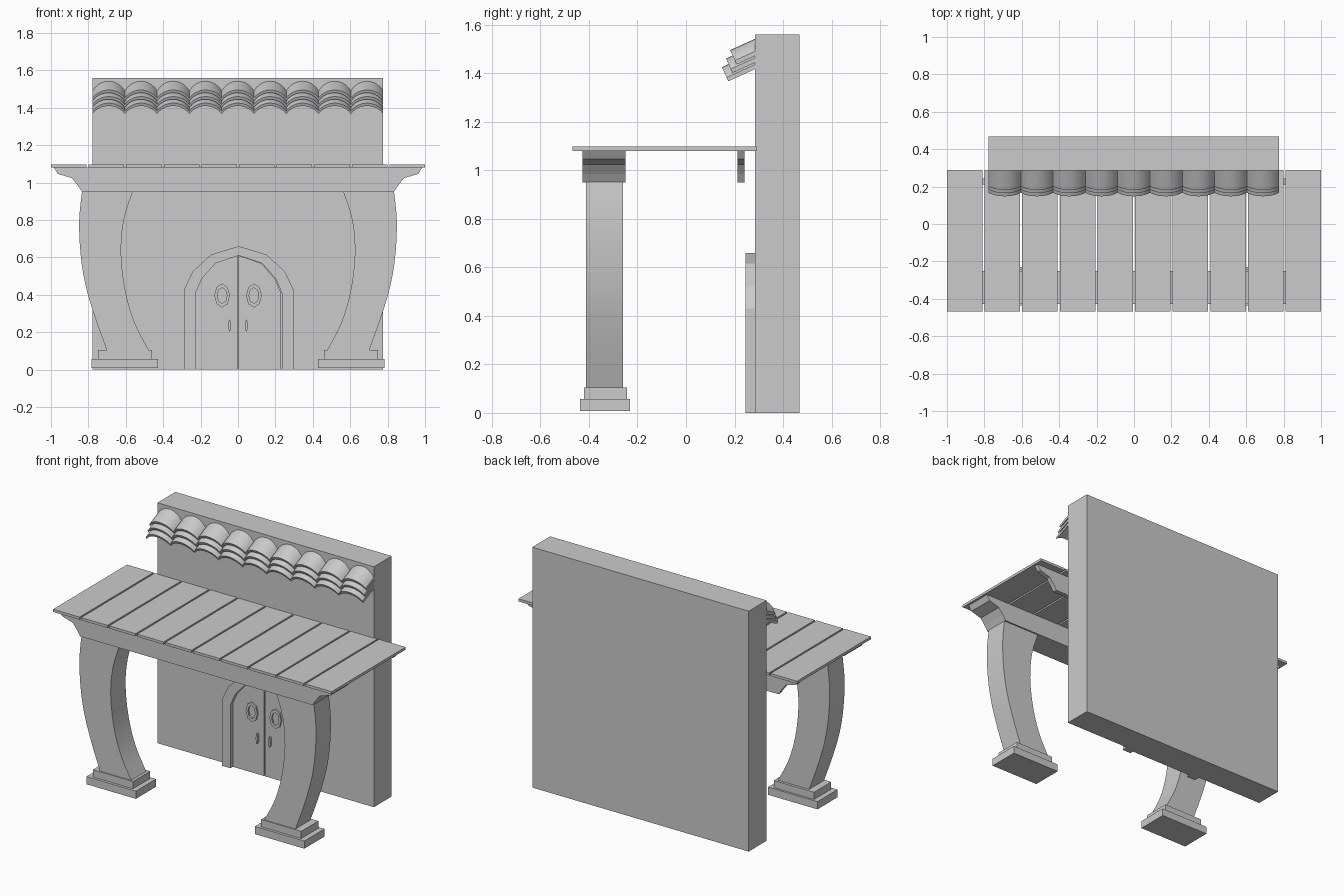
import bpy, bmesh, math
from mathutils import Matrix, Vector

if "Cube" in bpy.data.objects:
    bpy.data.objects.remove(bpy.data.objects["Cube"])


def finish(name, bm, smooth=None):
    bmesh.ops.recalc_face_normals(bm, faces=bm.faces)
    me = bpy.data.meshes.new(name)
    bm.to_mesh(me)
    bm.free()
    ob = bpy.data.objects.new(name, me)
    bpy.context.collection.objects.link(ob)
    if smooth:
        bpy.ops.object.select_all(action='DESELECT')
        ob.select_set(True)
        bpy.context.view_layer.objects.active = ob
        bpy.ops.object.shade_smooth_by_angle(angle=math.radians(smooth))
    return ob


def box(name, x0, x1, y0, y1, z0, z1):
    return prism(name, [(x0, z0), (x1, z0), (x1, z1), (x0, z1)], y0, y1)


def prism(name, pts, y0, y1, smooth=None, matrix=None):
    """Extrude an x-z outline along y."""
    bm = bmesh.new()
    a = [bm.verts.new((x, y0, z)) for x, z in pts]
    b = [bm.verts.new((x, y1, z)) for x, z in pts]
    bm.faces.new(a)
    bm.faces.new(b[::-1])
    n = len(pts)
    for i in range(n):
        j = (i + 1) % n
        bm.faces.new((a[i], b[i], b[j], a[j]))
    if matrix:
        bmesh.ops.transform(bm, matrix=matrix, verts=bm.verts)
    return finish(name, bm, smooth)


def oval(cx, cz, rx, rz, n=8):
    return [(cx + rx * math.sin(2 * math.pi * i / n), cz + rz * math.cos(2 * math.pi * i / n))
            for i in range(n)]


def ring(name, outer, inner, y0, y1):
    bm = bmesh.new()
    loops = [[bm.verts.new((x, y, z)) for x, z in p]
             for p, y in ((outer, y0), (inner, y0), (inner, y1), (outer, y1))]
    n = len(outer)
    for k in range(4):
        p, q = loops[k], loops[(k + 1) % 4]
        for i in range(n):
            j = (i + 1) % n
            bm.faces.new((p[i], p[j], q[j], q[i]))
    return finish(name, bm)


def mirrored(half):
    return half + [(-x, z) for x, z in reversed(half)]


def spline(pts, steps=3):
    """Smooth curve through the given points."""
    p = [Vector(q) for q in pts]
    p = [2 * p[0] - p[1]] + p + [2 * p[-1] - p[-2]]
    out = []
    for i in range(1, len(p) - 2):
        a, b, c, d = p[i - 1:i + 3]
        for k in range(steps):
            t = k / steps
            v = 0.5 * (2 * b + (c - a) * t + (2 * a - 5 * b + 4 * c - d) * t * t
                       + (3 * b - a - 3 * c + d) * t ** 3)
            out.append(tuple(v))
    return out + [tuple(pts[-1])]


# Back wall
box("wall", -0.778, 0.776, 0.285, 0.468, 0, 1.56)

# Porch roof planks
for i in range(10):
    x = -1 + i * 0.2011
    box("roof_plank", x, x + 0.190, -0.468, 0.29, 1.08, 1.097)

# Beams with moulded ends, under the planks
beam = mirrored([(0.834, 0.95), (0.856, 0.984), (0.888, 1.024), (0.963, 1.046), (0.985, 1.08)])
prism("front_beam", beam, -0.427, -0.25)
prism("rear_beam", beam, 0.212, 0.242)

# Curved columns on stepped bases
outer = spline([(0.70, 0.10), (0.765, 0.28), (0.815, 0.45), (0.842, 0.62), (0.849, 0.8), (0.834, 0.955)])
inner = spline([(0.475, 0.10), (0.552, 0.25), (0.602, 0.42), (0.625, 0.62), (0.61, 0.8), (0.562, 0.955)])
for s in (-1, 1):
    prism("column", [(s * x, z) for x, z in outer + inner[::-1]], -0.413, -0.26, smooth=30)
    box("base_upper", s * 0.46, s * 0.748, -0.42, -0.244, 0.058, 0.105)
    box("base_lower", s * 0.427, s * 0.782, -0.437, -0.231, 0.008, 0.058)

# Door frame, leaves, oval windows and handles
cx = 0.004
arch_out = [(0.292, 0), (0.292, 0.43), (0.246, 0.525), (0.148, 0.615), (0, 0.66)]
arch_in = [(0.23, 0), (0.23, 0.41), (0.198, 0.485), (0.125, 0.568), (0, 0.61)]


def arch(half):
    return [(cx + x, z) for x, z in half] + [(cx - x, z) for x, z in reversed(half[:-1])]


prism("door_frame", arch(arch_out) + arch(arch_in)[::-1], 0.245, 0.29)
for s in (-1, 1):
    leaf = [(s * max(x, 0.003), z) for x, z in arch_in] + [(s * 0.003, 0)]
    prism("door_leaf", leaf, 0.27, 0.29)
    ring("window_ring", oval(s * 0.085, 0.396, 0.042, 0.064),
         oval(s * 0.085, 0.396, 0.026, 0.042), 0.26, 0.275)
    prism("door_handle", oval(s * 0.045, 0.236, 0.007, 0.034), 0.255, 0.275)

# Three stacked rows of arched tiles, sloping down from the wall
pitch = 1.554 / 9
hw, rise, thick = pitch / 2, 0.047, 0.017
r = (hw * hw + rise * rise) / (2 * rise)
span = math.asin(hw / r)
angs = [span * (k / 5 - 1) for k in range(11)]
low = [(r * math.sin(a), r * math.cos(a) - r - thick) for a in angs]
tile = [(x, z + thick) for x, z in low] + low[::-1]
for row in range(3):
    for i in range(9):
        m = (Matrix.Translation((-0.778 + (i + 0.5) * pitch, 0.148 + 0.017 * row, 1.425 + 0.035 * row))
             @ Matrix.Rotation(math.radians(24.5), 4, 'X'))
        prism("wall_tile", tile, 0, 0.16 - 0.018 * row, smooth=30, matrix=m)
